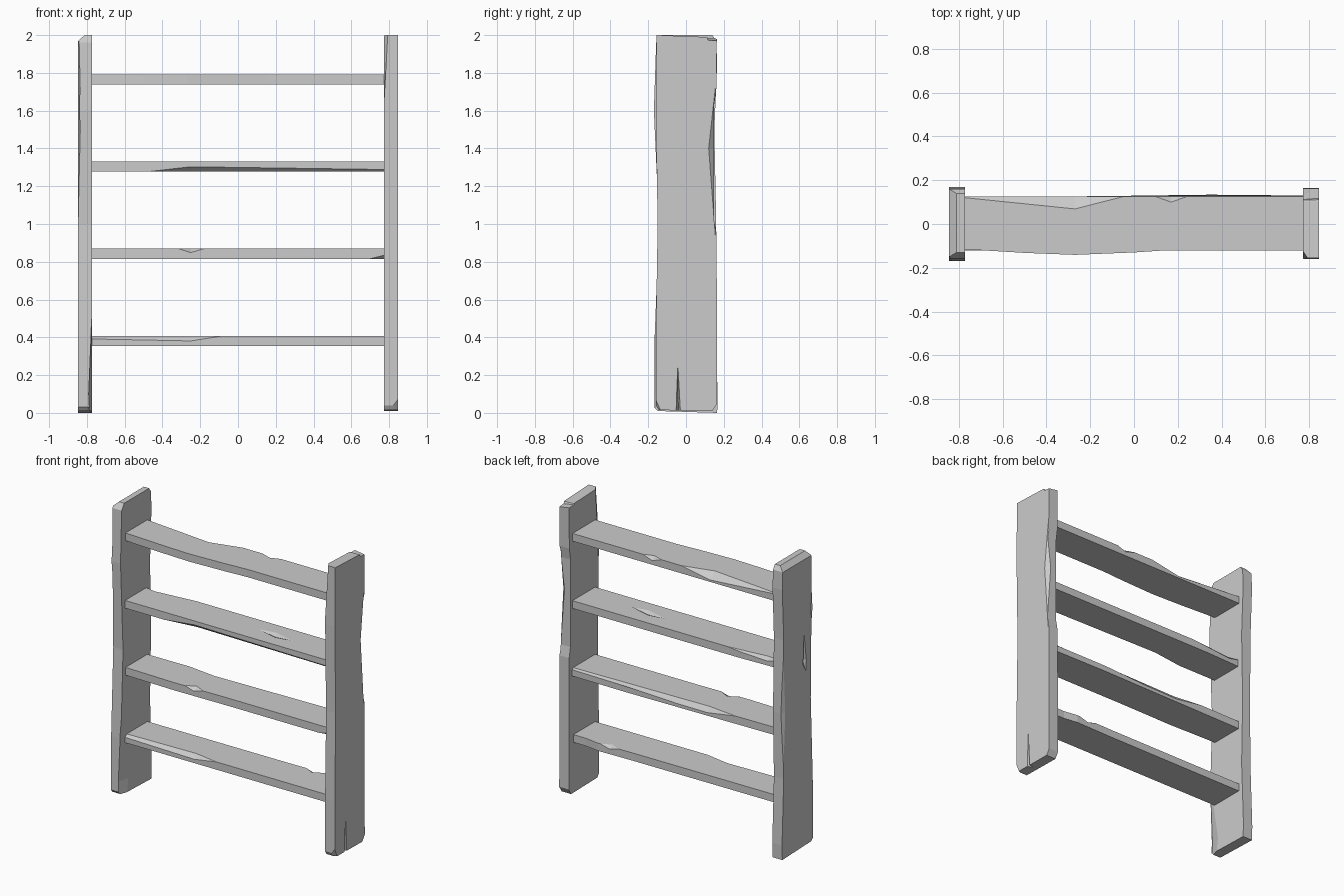
import bpy, bmesh
from mathutils import Vector

cube = bpy.data.objects.get("Cube")
if cube:
    bpy.data.objects.remove(cube, do_unlink=True)

wood = bpy.data.materials.new("plain_grey")
wood.use_nodes = True
GREY = (0.6, 0.6, 0.6, 1)
wood.diffuse_color = GREY
wood.node_tree.nodes["Principled BSDF"].inputs["Base Color"].default_value = GREY


def add_object(name, bm):
    bmesh.ops.recalc_face_normals(bm, faces=bm.faces)
    mesh = bpy.data.meshes.new(name)
    bm.to_mesh(mesh)
    bm.free()
    mesh.materials.append(wood)
    obj = bpy.data.objects.new(name, mesh)
    bpy.context.collection.objects.link(obj)
    return obj


def slab(name, outline, axis, low, high):
    """Extrude a 2D outline along the given axis."""
    bm = bmesh.new()
    verts = []
    for p in outline:
        co = list(p)
        co.insert(axis, low)
        verts.append(bm.verts.new(co))
    face = bm.faces.new(verts)
    new = bmesh.ops.extrude_face_region(bm, geom=[face])["geom"]
    shift = Vector((0, 0, 0))
    shift[axis] = high - low
    bmesh.ops.translate(bm, vec=shift, verts=[v for v in new if isinstance(v, bmesh.types.BMVert)])
    return add_object(name, bm)


def cut(obj, points):
    """Subtract the convex hull of the points."""
    bm = bmesh.new()
    for p in points:
        bm.verts.new(p)
    bmesh.ops.convex_hull(bm, input=bm.verts)
    cutter = add_object("cutter", bm)
    cutter.hide_render = True
    mod = obj.modifiers.new("cut", "BOOLEAN")
    mod.operation, mod.solver, mod.object = "DIFFERENCE", "EXACT", cutter
    bpy.context.view_layer.objects.active = obj
    bpy.ops.object.modifier_apply(modifier=mod.name)
    bpy.data.objects.remove(cutter, do_unlink=True)


def chip(obj, axis, start, end, mid, corner, depth):
    """Split a splinter off the edge running along axis at corner."""
    u, v = corner
    du, dv = depth
    out_u = u - (0.06 if du > 0 else -0.06)
    out_v = v - (0.06 if dv > 0 else -0.06)
    points = [(start, u, v), (end, u, v), (mid, u + du, v), (mid, u, v + dv), (mid, out_u, out_v)]
    if axis == 2:
        points = [(b, c, a) for a, b, c in points]
    cut(obj, points)


# Shelves: wavy boards, front and back edges given as (x, y)
FRONTS = {
    "bottom": [(-.78, -.12), (.1, -.12), (.78, -.12)],
    "lower": [(-.78, -.115), (-.4, -.125), (0, -.12), (.78, -.12)],
    "upper": [(-.78, -.12), (.78, -.12)],
    "top": [(-.78, -.115), (-.5, -.132), (-.27, -.141), (0, -.13), (.15, -.12), (.78, -.12)],
}
BACKS = {
    "bottom": [(.78, .115), (.68, .115), (.58, .13), (.3, .125), (-.78, .122)],
    "lower": [(.78, .13), (.35, .134), (-.1, .128), (-.4, .125), (-.78, .12)],
    "upper": [(.78, .125), (-.5, .125), (-.78, .115)],
    "top": [(.78, .125), (-.78, .125)],
}
shelf = {}
for i, key in enumerate(FRONTS):
    top = .408 + i * .461
    shelf[key] = slab(key + "_shelf", FRONTS[key] + BACKS[key], 2, top - .053, top)

# Splinters along the shelf edges
chip(shelf["top"], 0, -.82, -.05, -.27, (.125, 1.791), (-.056, -.04))
chip(shelf["top"], 0, .1, .24, .17, (.125, 1.791), (-.025, -.025))
chip(shelf["upper"], 0, -.48, 1.6, -.25, (-.12, 1.277), (.03, .026))
chip(shelf["upper"], 0, -.85, -.4, -.7, (.125, 1.33), (-.03, -.03))
chip(shelf["lower"], 0, -.32, -.18, -.25, (-.122, .869), (.035, -.022))
chip(shelf["lower"], 0, .7, .9, .82, (-.12, .816), (.03, .03))
chip(shelf["lower"], 0, 1.3, -.5, -.25, (.129, .869), (-.03, -.035))
chip(shelf["bottom"], 0, -1.6, -.08, -.25, (-.12, .408), (.03, -.027))
chip(shelf["bottom"], 0, .42, .56, .49, (.13, .408), (-.035, -.02))

# Diamond-shaped dent on the upper shelf
cut(shelf["upper"], [(.15, .01, 1.33), (.42, -.01, 1.33), (.27, .03, 1.33),
                     (.3, -.03, 1.33), (.28, 0, 1.315), (.28, 0, 1.36)])

# Side boards: outlines given as (y, z)
left = slab("left_side_board", [
    (-.145, .015), (.14, .01), (.165, .05), (.162, .95), (.148, 1.02), (.147, 1.62),
    (.16, 1.7), (.163, 1.98), (.1, 1.99), (-.155, 2), (-.16, 1.6), (-.15, 1),
    (-.16, .4), (-.16, .04)], 0, .773, .846)
right = slab("right_side_board", [
    (-.15, .01), (.165, 0), (.168, .1), (.15, .55), (.16, 1), (.15, 1.5),
    (.165, 1.85), (.16, 1.97), (.14, 2), (-.13, 2), (-.158, 1.96), (-.17, 1.6),
    (-.143, 1), (-.166, .4), (-.168, .03)], 0, -.846, -.772)

# Left board: worn back edge, split foot and broken top corner
chip(left, 2, .94, 1.72, 1.4, (.846, .155), (-.035, -.035))
cut(left, [(.87, -.06, -.02), (.87, -.022, -.02), (.87, -.043, .37),
           (.8, -.04, -.02), (.835, -.043, .2)])
cut(left, [(.75, .09, 2.03), (.75, .2, 2.03), (.75, .2, 1.985), (.75, .11, 1.985),
           (.87, .1, 2.03), (.87, .2, 2.03), (.87, .2, 1.965), (.87, .12, 1.97)])
chip(left, 2, -.1, .07, -.02, (.846, -.16), (-.07, .04))
chip(left, 2, 1.5, 2.4, 2, (.773, -.155), (.02, .03))

# Right board: sloped top, worn edges and a slit in the outer face
cut(right, [(x, y, z) for y in (-.3, .3) for x, z in
            ((-.9, 1.92), (-.9, 2.05), (-.81, 2.002), (-.81, 2.05))])
chip(right, 2, -.45, .56, .1, (-.772, -.165), (-.022, .08))
chip(right, 2, .4, 2.5, 1.6, (-.846, -.165), (.012, .04))
chip(right, 2, .5, 1.5, 1, (-.846, .158), (.015, -.025))
cut(right, [(-.846, -.07, 1.47), (-.846, -.09, 1.2), (-.846, -.06, 1.25),
            (-.846, -.095, 1.27), (-.825, -.077, 1.28), (-.87, -.077, 1.3)])
